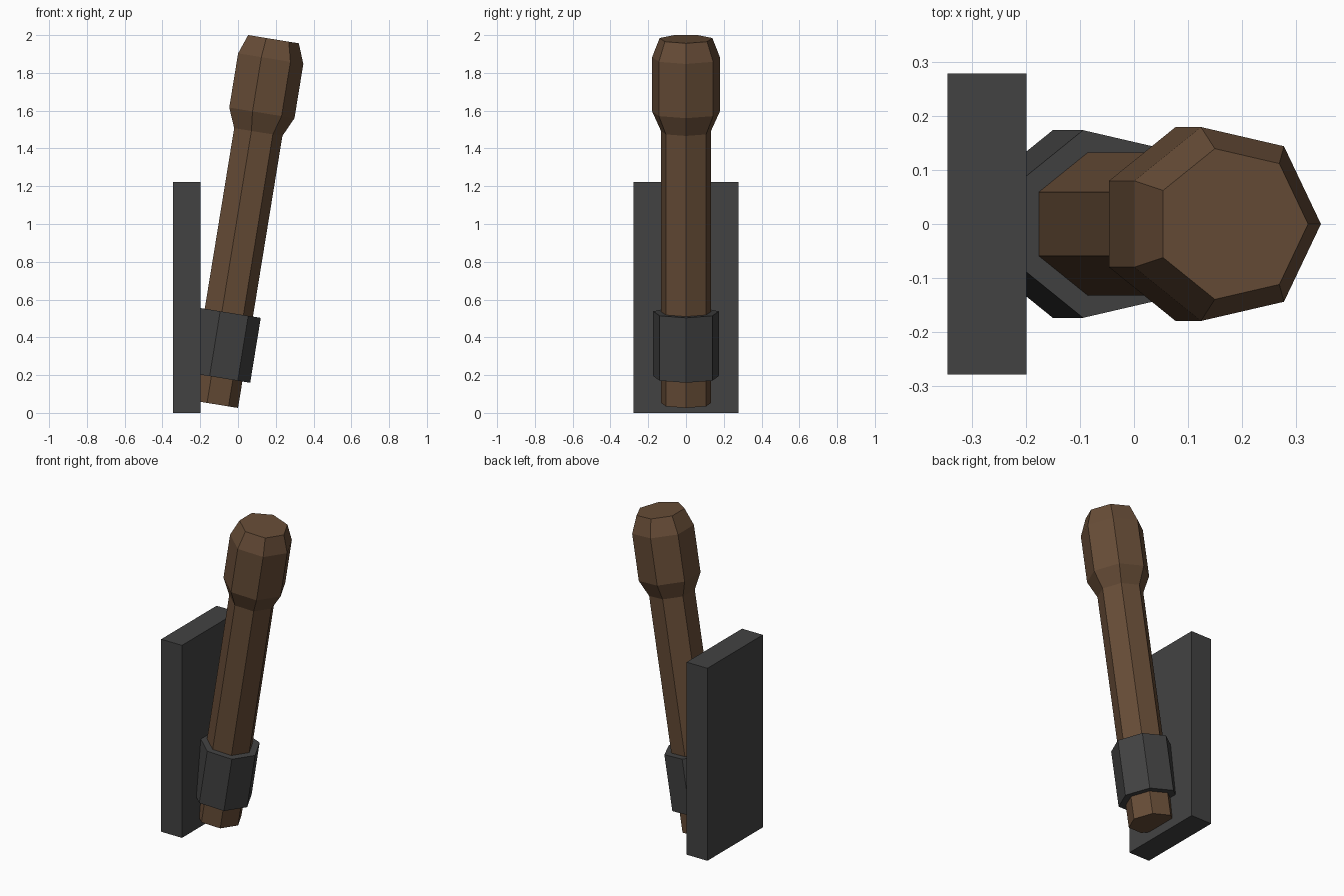
import bpy, bmesh, math
from mathutils import Matrix, Vector

if "Cube" in bpy.data.objects:
    bpy.data.objects.remove(bpy.data.objects["Cube"])

SIDES = 7
# Leaning axis shared by the torch and its holder
LEAN = Matrix.Translation((-0.134, 0, 0.048)) @ Matrix.Rotation(math.radians(9.26), 4, 'Y')


def material(name, rgb):
    m = bpy.data.materials.new(name)
    m.diffuse_color = (*rgb, 1)
    m.use_nodes = True
    m.node_tree.nodes["Principled BSDF"].inputs["Base Color"].default_value = m.diffuse_color
    return m


wood = material("brown wood", (0.135, 0.073, 0.038))
iron = material("dark iron", (0.055, 0.055, 0.055))


def finish(name, bm, mat):
    bmesh.ops.recalc_face_normals(bm, faces=bm.faces)
    mesh = bpy.data.meshes.new(name)
    bm.to_mesh(mesh)
    bm.free()
    mesh.materials.append(mat)
    obj = bpy.data.objects.new(name, mesh)
    bpy.context.collection.objects.link(obj)
    return obj


def lathe(name, profile, mat):
    """Seven-sided turned solid from (height, radius) pairs on the leaning axis."""
    bm = bmesh.new()
    rings = []
    for h, r in profile:
        angles = [2 * math.pi * i / SIDES for i in range(SIDES)]
        rings.append([bm.verts.new(LEAN @ Vector((r * math.cos(a), r * math.sin(a), h)))
                      for a in angles])
    for a, b in zip(rings, rings[1:]):
        for i in range(SIDES):
            j = (i + 1) % SIDES
            bm.faces.new((a[i], a[j], b[j], b[i]))
    bm.faces.new(rings[0][::-1])
    bm.faces.new(rings[-1])
    return finish(name, bm, mat)


# Wooden torch: straight handle swelling into a chamfered head
lathe("torch", [(0, 0.136), (1.459, 0.136), (1.562, 0.184),
                (1.853, 0.184), (1.957, 0.143)], wood)

# Iron collar that grips the handle
lathe("holder_collar", [(0.142, 0.178), (0.49, 0.178)], iron)

# Flat wall plate
bm = bmesh.new()
bmesh.ops.create_cube(bm, size=1, matrix=Matrix.Translation((-0.272, 0, 0.611))
                      @ Matrix.Diagonal((0.146, 0.556, 1.222, 1)))
finish("wall_plate", bm, iron)
